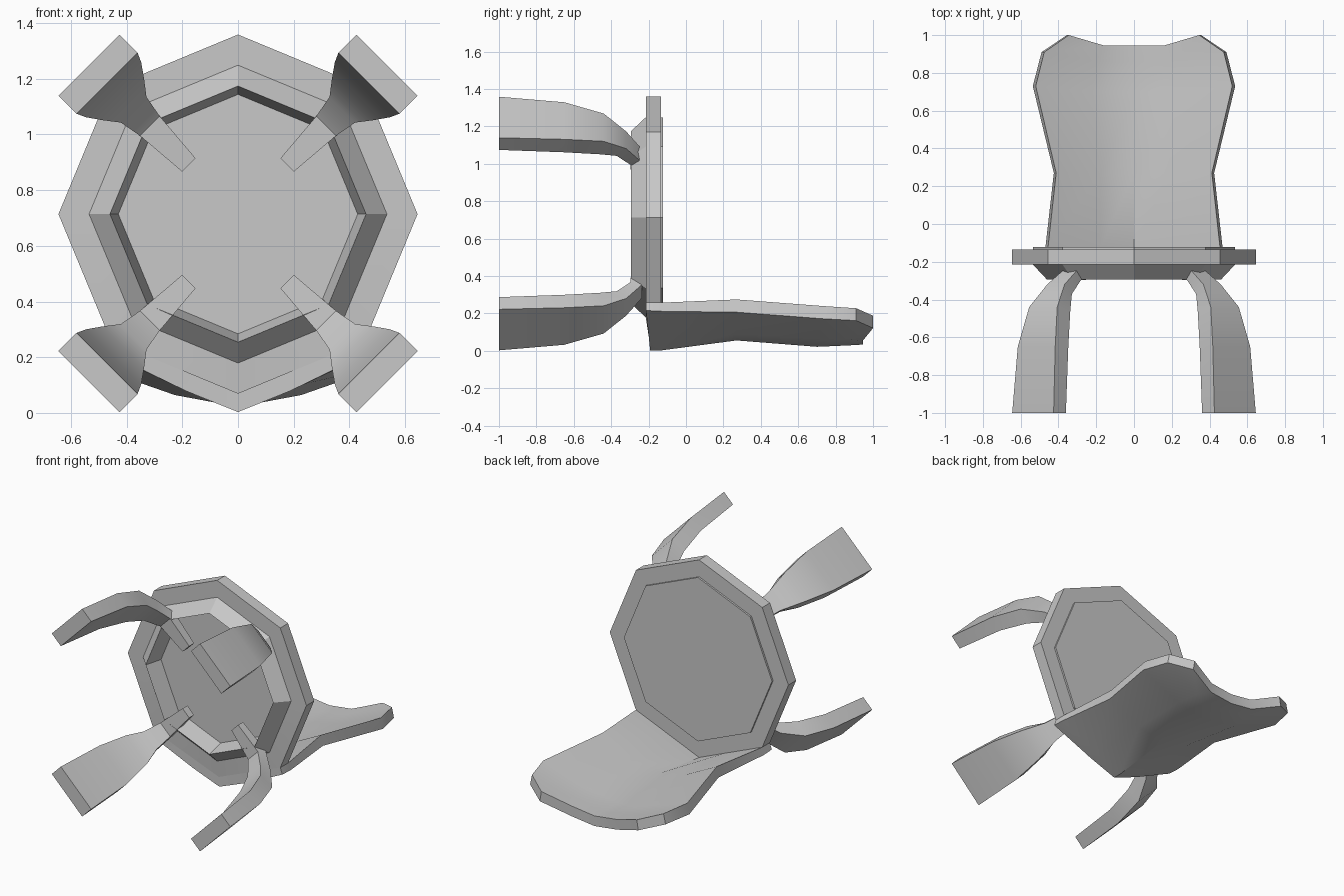
import bpy, bmesh, math

if "Cube" in bpy.data.objects:
    bpy.data.objects.remove(bpy.data.objects["Cube"])

CZ = 0.714  # height of the seat axis, which runs along y

grey = bpy.data.materials.new("plain grey")
grey.diffuse_color = (0.58, 0.58, 0.58, 1)
grey.use_nodes = True
grey.node_tree.nodes["Principled BSDF"].inputs["Base Color"].default_value = grey.diffuse_color


def make_object(name, bm):
    bmesh.ops.recalc_face_normals(bm, faces=bm.faces[:])
    me = bpy.data.meshes.new(name)
    bm.to_mesh(me)
    bm.free()
    me.materials.append(grey)
    ob = bpy.data.objects.new(name, me)
    bpy.context.collection.objects.link(ob)
    bpy.ops.object.select_all(action='DESELECT')
    ob.select_set(True)
    bpy.context.view_layer.objects.active = ob
    bpy.ops.object.shade_smooth_by_angle(angle=math.radians(32))
    return ob


def bridge(bm, rings):
    for a, b in zip(rings, rings[1:]):
        n = len(a)
        for i in range(n):
            j = (i + 1) % n
            bm.faces.new((a[i], a[j], b[j], b[i]))


# Octagonal seat: hollow underside, flared apron, rim and thin raised pad
profile = [(0.43, -0.18), (0.46, -0.295), (0.535, -0.215), (0.645, -0.215),
           (0.645, -0.135), (0.535, -0.135), (0.535, -0.123)]
bm = bmesh.new()
rings = []
for r, y in profile:
    ring = []
    for k in range(8):
        a = k * math.pi / 4
        ring.append(bm.verts.new((r * math.cos(a), y, CZ + r * math.sin(a))))
    rings.append(ring)
rings[3][6].co.y = -0.198  # lowest rim corner slopes back into the backrest
bridge(bm, rings)
bm.faces.new(rings[0])
bm.faces.new(rings[-1])
make_object("seat", bm)

# Backrest: curved shell, half rows of (x, y, z) from centre to side edge,
# then the thickness at the side edge
rows = [
    ([(0, -0.192, 0.069), (0.18, -0.199, 0.144), (0.456, -0.214, 0.258)], 0.042),
    ([(0, -0.13, 0.069), (0.18, -0.13, 0.144), (0.456, -0.13, 0.258)], 0.046),
    ([(0, 0.27, 0.122), (0.18, 0.27, 0.158), (0.412, 0.27, 0.275)], 0.068),
    ([(0, 0.70, 0.088), (0.22, 0.70, 0.130), (0.52, 0.73, 0.240)], 0.068),
    ([(0, 0.86, 0.095), (0.20, 0.86, 0.128), (0.475, 0.91, 0.228)], 0.066),
    ([(0, 0.945, 0.100), (0.16, 0.945, 0.120), (0.345, 1.0, 0.188)], 0.066),
]
bm = bmesh.new()
top, low = [], []
for half, edge in rows:
    full = [(-x, y, z) for x, y, z in half[:0:-1]] + half
    drops = (edge, 0.066, 0.066, 0.066, edge)
    top.append([bm.verts.new(p) for p in full])
    low.append([bm.verts.new((x * 1.03, y, z - d)) for (x, y, z), d in zip(full, drops)])
for g in (top, low):
    for a, b in zip(g, g[1:]):
        for i in range(4):
            bm.faces.new((a[i], a[i + 1], b[i + 1], b[i]))
for e in (0, -1):
    for i in range(4):
        bm.faces.new((top[e][i], top[e][i + 1], low[e][i + 1], low[e][i]))
    for i in range(len(rows) - 1):
        bm.faces.new((top[i][e], top[i + 1][e], low[i + 1][e], low[i][e]))
make_object("backrest", bm)

# Four bent, widening legs: (outer r, outer y, inner r, inner y, width)
stations = [
    (0.25, -0.235, 0.25, -0.285, 0.068),
    (0.465, -0.235, 0.448, -0.298, 0.10),
    (0.585, -0.32, 0.53, -0.37, 0.13),
    (0.68, -0.44, 0.582, -0.46, 0.21),
    (0.73, -0.65, 0.632, -0.65, 0.28),
    (0.757, -1.0, 0.665, -1.0, 0.31),
]
legs = (("upper_right", 45, CZ), ("upper_left", 135, CZ),
        ("lower_left", 225, CZ - 0.066), ("lower_right", 315, CZ - 0.066))
for label, deg, cz in legs:
    ca, sa = math.cos(math.radians(deg)), math.sin(math.radians(deg))
    bm = bmesh.new()
    rings = []
    for ro, yo, ri, yi, w in stations:
        ring = []
        for r, y, t in ((ro, yo, -w / 2), (ro, yo, w / 2), (ri, yi, w / 2), (ri, yi, -w / 2)):
            ring.append(bm.verts.new((r * ca - t * sa, y, cz + r * sa + t * ca)))
        rings.append(ring)
    bridge(bm, rings)
    bm.faces.new(rings[0])
    bm.faces.new(rings[-1])
    make_object("leg_" + label, bm)
